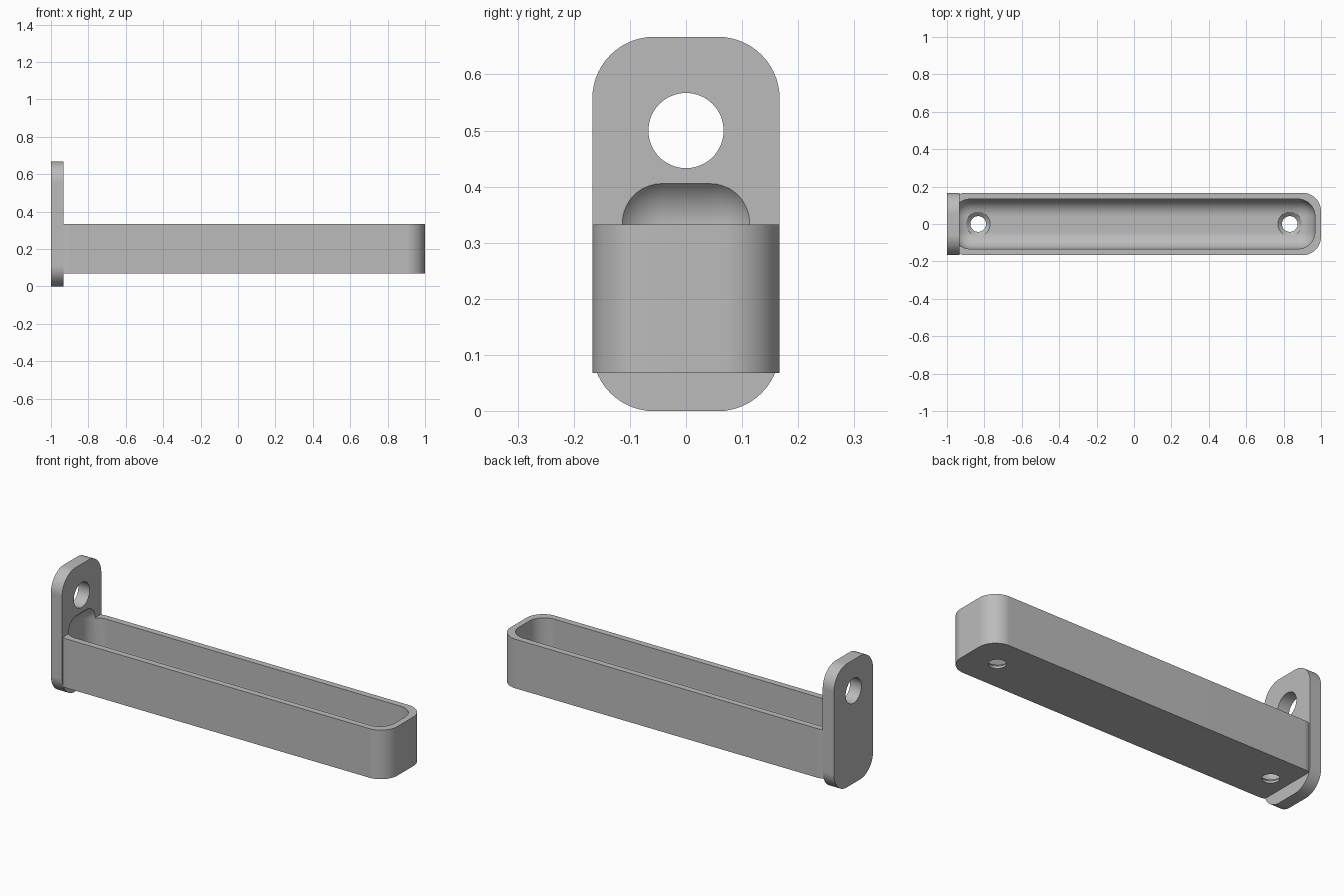
import bpy, bmesh, math
from mathutils import Matrix, Vector

if "Cube" in bpy.data.objects:
    bpy.data.objects.remove(bpy.data.objects["Cube"], do_unlink=True)

grey = bpy.data.materials.new("plain grey")
grey.use_nodes = True
colour = (0.5, 0.5, 0.5, 1)
grey.diffuse_color = colour
grey.node_tree.nodes["Principled BSDF"].inputs["Base Color"].default_value = colour


def finish(name, bm):
    bmesh.ops.recalc_face_normals(bm, faces=bm.faces)
    mesh = bpy.data.meshes.new(name)
    bm.to_mesh(mesh)
    bm.free()
    mesh.materials.append(grey)
    obj = bpy.data.objects.new(name, mesh)
    bpy.context.collection.objects.link(obj)
    return obj


def rounded_box(name, low, high, radius, axis=None, segments=14):
    """Box with all edges rounded, or only the edges running along one axis."""
    low, high = Vector(low), Vector(high)
    bm = bmesh.new()
    bmesh.ops.create_cube(bm, size=1)
    bmesh.ops.scale(bm, vec=high - low, verts=bm.verts)
    bmesh.ops.translate(bm, vec=(low + high) / 2, verts=bm.verts)
    edges = [e for e in bm.edges if axis is None
             or abs((e.verts[0].co - e.verts[1].co).normalized()[axis]) > 0.9]
    bmesh.ops.bevel(bm, geom=edges, offset=radius, offset_type='OFFSET',
                    segments=segments, profile=0.5, affect='EDGES')
    return finish(name, bm)


def lathe(name, profile, location, turn=Matrix(), steps=64):
    """Closed solid of revolution from (radius, height) pairs."""
    bm = bmesh.new()
    rings = [[bm.verts.new((r * math.cos(a), r * math.sin(a), z))
              for a in (math.tau * i / steps for i in range(steps))]
             for r, z in profile]
    for lower, upper in zip(rings, rings[1:]):
        for i in range(steps):
            j = (i + 1) % steps
            bm.faces.new((lower[i], lower[j], upper[j], upper[i]))
    bm.faces.new(rings[0])
    bm.faces.new(rings[-1])
    bmesh.ops.transform(bm, matrix=Matrix.Translation(location) @ turn, verts=bm.verts)
    return finish(name, bm)


def combine(target, other, operation):
    mod = target.modifiers.new("combine", 'BOOLEAN')
    mod.operation = operation
    mod.solver = 'EXACT'
    mod.object = other
    graph = bpy.context.evaluated_depsgraph_get()
    mesh = bpy.data.meshes.new_from_object(target.evaluated_get(graph))
    target.modifiers.clear()
    target.data = mesh
    bpy.data.objects.remove(other, do_unlink=True)


# Upright end plate joined to the long tray body
bracket = rounded_box("tray_with_end_plate", (-1, -0.167, 0), (-0.933, 0.167, 0.667), 0.11, axis=0)
body = rounded_box("tray_body", (-0.997, -0.167, 0.068), (1, 0.167, 0.333), 0.1, axis=2)
combine(bracket, body, 'UNION')

# Filleted hollow, which also scoops into the plate
hollow = rounded_box("hollow", (-0.967, -0.133, 0.1), (0.967, 0.133, 0.425), 0.09)
combine(bracket, hollow, 'DIFFERENCE')

# Hanging hole through the plate
hanging = lathe("hanging_hole", [(0.067, -0.1), (0.067, 0.1)], (-0.967, 0, 0.5),
                Matrix.Rotation(math.pi / 2, 4, 'Y'))
combine(bracket, hanging, 'DIFFERENCE')

# Countersunk screw holes in the floor
for x in (-0.833, 0.833):
    screw = lathe("screw_hole", [(0.042, 0.03), (0.042, 0.08), (0.065, 0.101), (0.065, 0.15)], (x, 0, 0))
    combine(bracket, screw, 'DIFFERENCE')

# Smooth fillets with crisp edges and flat large faces
bpy.ops.object.select_all(action='DESELECT')
bracket.select_set(True)
bpy.context.view_layer.objects.active = bracket
bpy.ops.object.shade_smooth_by_angle(angle=math.radians(25))
weighted = bracket.modifiers.new("flat_face_normals", 'WEIGHTED_NORMAL')
weighted.keep_sharp = True
